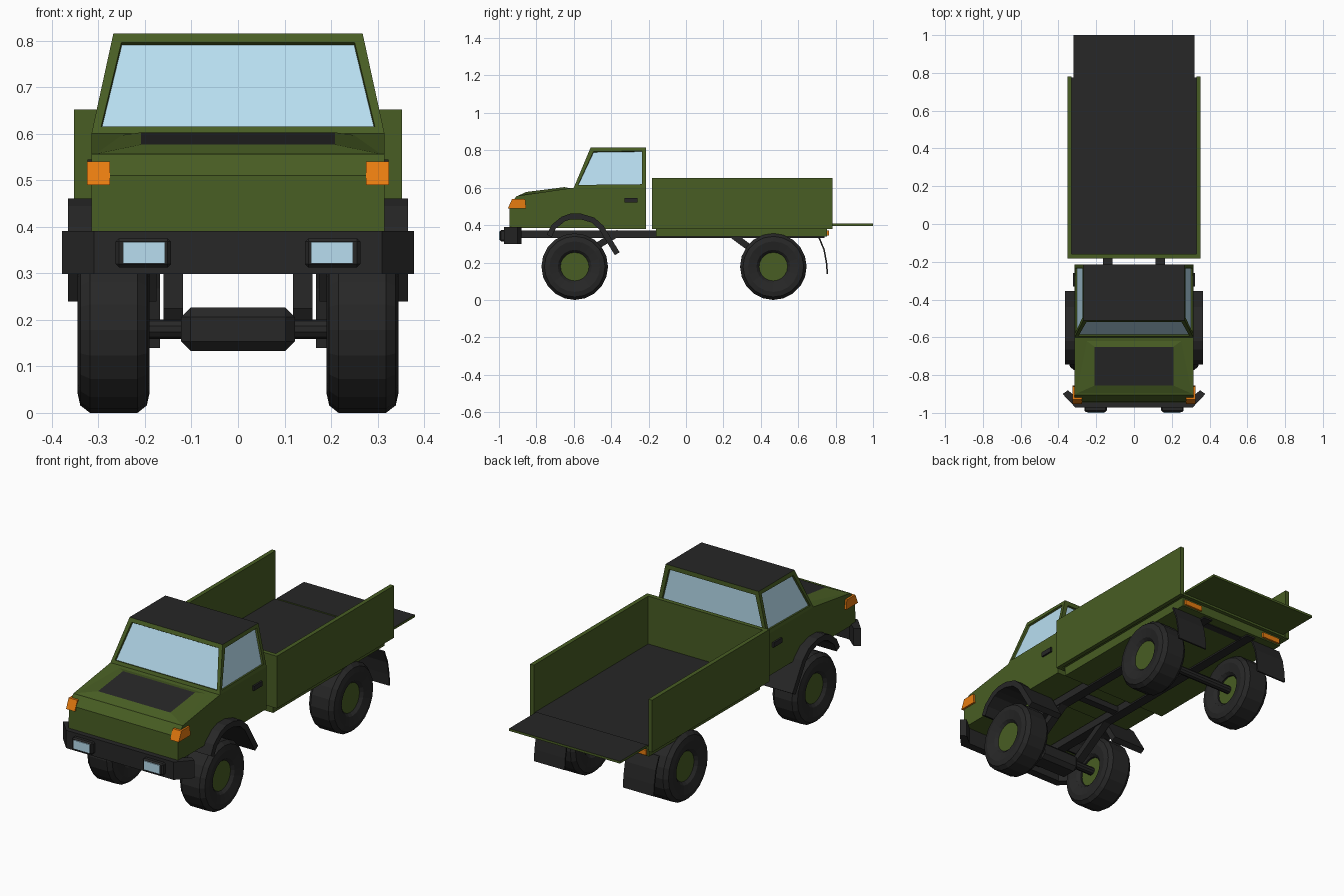
import bpy, bmesh, math
from mathutils import Vector

if "Cube" in bpy.data.objects:
    bpy.data.objects.remove(bpy.data.objects["Cube"])


def material(name, rgb):
    m = bpy.data.materials.new(name)
    m.diffuse_color = (*rgb, 1)
    m.use_nodes = True
    m.node_tree.nodes["Principled BSDF"].inputs["Base Color"].default_value = m.diffuse_color
    return m


GREEN = material("green paint", (0.065, 0.11, 0.017))
BLACK = material("black", (0.02, 0.02, 0.02))
GLASS = material("glass", (0.48, 0.73, 0.87))
ORANGE = material("orange", (0.8, 0.2, 0.005))


def finish(name, bm, mats, mirror=False):
    bmesh.ops.recalc_face_normals(bm, faces=bm.faces)
    me = bpy.data.meshes.new(name)
    bm.to_mesh(me)
    bm.free()
    ob = bpy.data.objects.new(name, me)
    bpy.context.collection.objects.link(ob)
    for m in mats:
        me.materials.append(m)
    if mirror:
        ob.modifiers.new("mirror", 'MIRROR')
    return ob


def box(name, x, y, z, mat, top=None, mirror=False):
    """Box from min/max pairs; the top face can have its own colour."""
    bm = bmesh.new()
    bmesh.ops.create_cube(bm, size=1)
    for v in bm.verts:
        v.co = [(a + b) / 2 + c * (b - a) for (a, b), c in zip((x, y, z), v.co)]
    if top:
        max(bm.faces, key=lambda f: f.calc_center_median().z).material_index = 1
    return finish(name, bm, [mat, top] if top else [mat], mirror)


def prism(name, pts, lo, hi, mat, axis='x', mirror=False):
    """Extrude a (y,z) profile along x, or an (x,y) profile along z."""
    bm = bmesh.new()
    put = (lambda p: (lo, *p)) if axis == 'x' else (lambda p: (*p, lo))
    face = bm.faces.new([bm.verts.new(put(p)) for p in pts])
    new = bmesh.ops.extrude_face_region(bm, geom=[face])['geom']
    move = (hi - lo, 0, 0) if axis == 'x' else (0, 0, hi - lo)
    bmesh.ops.translate(bm, vec=move, verts=[g for g in new if isinstance(g, bmesh.types.BMVert)])
    return finish(name, bm, [mat], mirror)


def ribbon(pts, t):
    """Thicken an open path to a closed profile."""
    P = [Vector(p) for p in pts]
    back = []
    for i, p in enumerate(P):
        d = (P[min(i + 1, len(P) - 1)] - P[max(i - 1, 0)]).normalized()
        back.append(p + Vector((d.y, -d.x)) * t)
    return [tuple(p) for p in P + back[::-1]]


def lathe_x(name, prof, y, z, n, mats, hub_segments=()):
    """Revolve a closed (radius, x) profile around a wheel axis."""
    bm = bmesh.new()
    rings = []
    for i in range(n):
        a = 2 * math.pi * i / n
        rings.append([bm.verts.new((x, y + r * math.sin(a), z - r * math.cos(a))) for r, x in prof])
    m = len(prof)
    for i in range(n):
        A, B = rings[i], rings[(i + 1) % n]
        for j in range(m):
            k = (j + 1) % m
            bm.faces.new((A[j], A[k], B[k], B[j]))
    return finish(name, bm, mats, True)


def rod(name, p, q, r, mat, n=10, mirror=False):
    p, q = Vector(p), Vector(q)
    bm = bmesh.new()
    bmesh.ops.create_cone(bm, cap_ends=True, segments=n, radius1=r, radius2=r, depth=(q - p).length)
    rot = (q - p).to_track_quat('Z', 'Y')
    for v in bm.verts:
        v.co = rot @ v.co + (p + q) / 2
    return finish(name, bm, [mat], mirror)


# Lower cab with wheel arch cut into its profile
prism("cab_lower", [(-.945, .385), (-.942, .51), (-.905, .556), (-.6, .6), (-.215, .6), (-.215, .38),
                    (-.445, .38), (-.5, .43), (-.565, .448), (-.63, .448), (-.685, .42), (-.725, .385)],
      -.315, .315, GREEN)
box("engine_cover", (-.175, .175), (-.75, -.42), (.385, .46), GREEN)

# Cab upper: tapered, with inset recessed windows and a black roof
bm = bmesh.new()
low = [bm.verts.new(p) for p in ((-.315, -.6, .6), (.315, -.6, .6), (.315, -.215, .6), (-.315, -.215, .6))]
top = [bm.verts.new(p) for p in ((-.268, -.51, .815), (.268, -.51, .815), (.268, -.215, .815), (-.268, -.215, .815))]
bm.faces.new(low[::-1])
bm.faces.new(top).material_index = 1
sides = [bm.faces.new((low[i], low[(i + 1) % 4], top[(i + 1) % 4], top[i])) for i in range(4)]
bm.normal_update()
for f, t in zip(sides, (.027, .027, .03, .027)):
    bmesh.ops.inset_individual(bm, faces=[f], thickness=t)
    bmesh.ops.inset_individual(bm, faces=[f], thickness=.002, depth=-.01)
    f.material_index = 2
finish("cab_upper", bm, [GREEN, BLACK, GLASS])

# Raised bonnet panel with dark centre
bm = bmesh.new()
a = [bm.verts.new(p) for p in ((-.31, -.9, .556), (.31, -.9, .556), (.25, -.62, .597), (-.25, -.62, .597))]
b = [bm.verts.new(p) for p in ((-.208, -.855, .577), (.208, -.855, .577), (.208, -.65, .603), (-.208, -.65, .603))]
for i in range(4):
    j = (i + 1) % 4
    bm.faces.new((a[i], a[j], b[j], b[i]))
bm.faces.new(a[::-1])
bm.faces.new(b).material_index = 1
finish("bonnet_panel", bm, [GREEN, BLACK])

# Cab details
prism("indicator", [(-.952, .49), (-.855, .49), (-.86, .54), (-.93, .54)], .275, .325, ORANGE, mirror=True)
box("door_handle", (.312, .324), (-.33, -.26), (.52, .545), BLACK, mirror=True)
prism("front_fender", ribbon([(-.745, .35), (-.72, .4), (-.665, .445), (-.62, .461), (-.56, .461),
                              (-.49, .44), (-.44, .395), (-.355, .255)], .03), .175, .365, BLACK, mirror=True)

# Bumper with swept corners and lamps
prism("bumper", [(-.378, -.9), (-.31, -.972), (.31, -.972), (.378, -.9), (.35, -.88), (.29, -.93), (-.29, -.93),
                 (-.35, -.88)], .298, .391, BLACK, axis='z')
ob = box("lamp_housing", (.144, .263), (-.995, -.96), (.313, .375), BLACK, mirror=True)
bv = ob.modifiers.new("bevel", 'BEVEL')
bv.width, bv.segments = .007, 1
box("lamp_glass", (.157, .247), (-1, -.98), (.321, .367), GLASS, mirror=True)

# Chassis rails, cross members and axles
box("chassis_rail", (.113, .165), (-.95, .74), (.33, .37), BLACK, mirror=True)
for y in (-.85, -.28, .2, .68):
    box("cross_member", (-.113, .113), (y - .02, y + .02), (.335, .365), BLACK)
for y, diff_y in ((-.595, -.625), (.465, None)):
    rod("axle", (-.31, y, .18), (.31, y, .18), .021, BLACK)
    if diff_y:
        ob = box("axle_housing", (-.122, .122), (-.685, -.57), (.133, .226), BLACK)
        bv = ob.modifiers.new("bevel", 'BEVEL')
        bv.width, bv.segments, bv.affect = .02, 1, 'EDGES'
prism("front_arm", ribbon([(-.35, .345), (-.595, .195)], .035), .118, .16, BLACK, mirror=True)
prism("rear_arm", ribbon([(.465, .165), (.235, .335)], .035), .118, .16, BLACK, mirror=True)

# Wheels: faceted tyre with green hub
tyre = [(.075, .318), (.09, .334), (.135, .345), (.162, .339), (.178, .318),
        (.178, .216), (.162, .196), (.135, .19), (.09, .2), (.075, .216)]
for where, y in (("front", -.595), ("rear", .467)):
    lathe_x(where + "_tyre", tyre, y, .178, 20, [BLACK])
    rod(where + "_hub", (.225, y, .178), (.32, y, .178), .076, GREEN, 20, True)

# Load bed with dropped tailgate
box("bed_base", (-.315, .315), (-.16, .755), (.338, .385), GREEN)
box("bed_floor", (-.335, .335), (-.17, .775), (.385, .403), GREEN, BLACK)
box("bed_side", (.33, .352), (-.183, .782), (.38, .652), GREEN, mirror=True)
box("bed_front", (-.331, .331), (-.183, -.16), (.38, .652), GREEN)
box("tailgate", (-.32, .32), (.775, 1), (.396, .408), GREEN, BLACK)
box("tail_lamp", (.2, .305), (.75, .765), (.345, .372), ORANGE, mirror=True)
prism("mud_flap", ribbon([(.715, .335), (.742, .27), (.755, .2), (.76, .14)], .008), .168, .345, BLACK, mirror=True)
